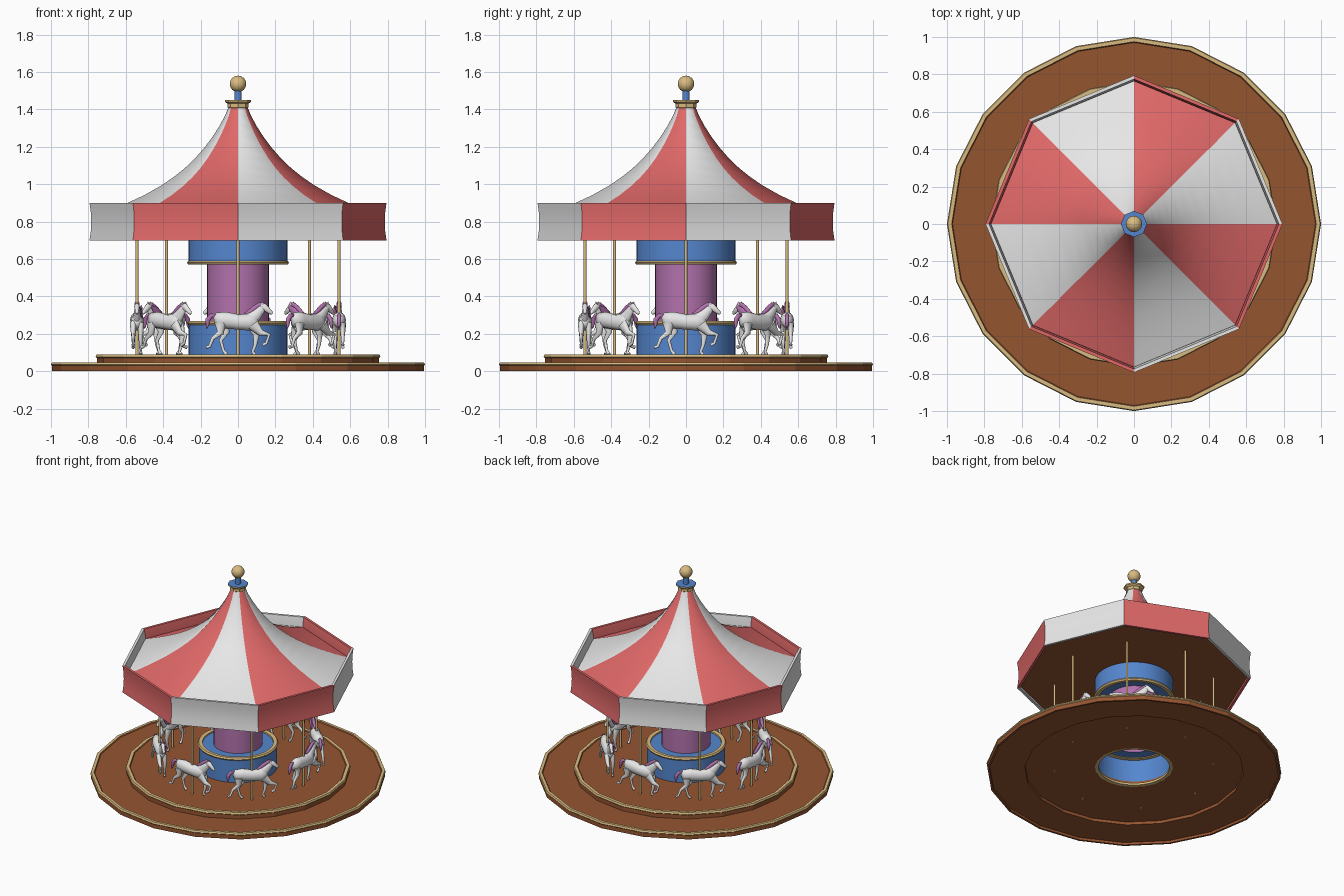
import bpy, bmesh, math
from mathutils import Vector

if "Cube" in bpy.data.objects:
    bpy.data.objects.remove(bpy.data.objects["Cube"])

def material(name, rgb):
    m = bpy.data.materials.new(name)
    m.diffuse_color = (*rgb, 1)
    m.use_nodes = True
    m.node_tree.nodes["Principled BSDF"].inputs["Base Color"].default_value = m.diffuse_color
    return m

WHITE = material("white", (0.8, 0.8, 0.8))
RED = material("red", (0.75, 0.14, 0.14))
BLUE = material("blue", (0.09, 0.24, 0.62))
BROWN = material("brown", (0.30, 0.09, 0.03))
GOLD = material("gold", (0.70, 0.50, 0.22))
PURPLE = material("purple", (0.45, 0.17, 0.42))

def finish(bm, name, mats, smooth=40):
    bmesh.ops.recalc_face_normals(bm, faces=bm.faces)
    me = bpy.data.meshes.new(name)
    bm.to_mesh(me)
    bm.free()
    for m in mats:
        me.materials.append(m)
    ob = bpy.data.objects.new(name, me)
    bpy.context.collection.objects.link(ob)
    if smooth:
        bpy.ops.object.select_all(action='DESELECT')
        ob.select_set(True)
        bpy.context.view_layer.objects.active = ob
        bpy.ops.object.shade_smooth_by_angle(angle=math.radians(smooth))
    return ob

def lathe(name, profile, n, mats, rule=None, closed=False, smooth=40):
    """Turn (radius, z) points round z; rule(segment, side) picks the material."""
    bm = bmesh.new()
    rings = []
    for r, z in profile:
        if r == 0:
            rings.append([bm.verts.new((0, 0, z))] * n)
        else:
            rings.append([bm.verts.new((r * math.cos(2 * math.pi * i / n),
                                        r * math.sin(2 * math.pi * i / n), z)) for i in range(n)])
    count = len(rings) if closed else len(rings) - 1
    for s in range(count):
        a, b = rings[s], rings[(s + 1) % len(rings)]
        for i in range(n):
            j = (i + 1) % n
            corners = list(dict.fromkeys([a[i], a[j], b[j], b[i]]))
            f = bm.faces.new(corners)
            f.material_index = rule(s, i) if rule else 0
    return finish(bm, name, mats, smooth)

def tube(bm, points, y=0.0, mat=0, n=12):
    """Tapered limb through (x, z, half width, half depth) points."""
    rings = []
    for k, (x, z, w, h) in enumerate(points):
        p, q = points[max(k - 1, 0)], points[min(k + 1, len(points) - 1)]
        t = Vector((q[0] - p[0], 0, q[1] - p[1])).normalized()
        side = Vector((-t.z, 0, t.x))
        ring = []
        for i in range(n):
            a = 2 * math.pi * i / n
            ring.append(bm.verts.new(Vector((x, y + w * math.cos(a), z)) + side * h * math.sin(a)))
        rings.append(ring)
    faces = [bm.faces.new((a[i], a[(i + 1) % n], b[(i + 1) % n], b[i]))
             for a, b in zip(rings, rings[1:]) for i in range(n)]
    faces += [bm.faces.new(rings[0]), bm.faces.new(rings[-1])]
    for f in faces:
        f.material_index = mat

# Base: lower ring and raised platform, each with a gold top edge
gold_edge = lambda s, i: 1 if s in (1, 2, 3) else 0
lathe("lower_deck", [(0.995, 0), (0.995, 0.03), (1.0, 0.035), (0.995, 0.047), (0.975, 0.047),
                     (0.97, 0.04), (0.74, 0.04), (0.74, 0.018), (0.98, 0.018), (0.98, 0)],
      20, [BROWN, GOLD], gold_edge, True, 15)
lathe("platform", [(0.755, 0.04), (0.755, 0.07), (0.762, 0.076), (0.757, 0.089), (0.735, 0.089),
                   (0.73, 0.083), (0.265, 0.083), (0.265, 0.04)],
      20, [BROWN, GOLD], gold_edge, True, 15)

# Centre: hollow drums and column
lathe("centre_drums_and_column",
      [(0.265, 0.045), (0.265, 0.255), (0.165, 0.255), (0.165, 0.585), (0.265, 0.585), (0.265, 0.712)],
      40, [BLUE, PURPLE], lambda s, i: int(s == 2))
def gold_ring(name, z):
    lathe(name, [(0.24, z - 0.008), (0.266, z - 0.01), (0.273, z), (0.266, z + 0.01), (0.24, z + 0.008)],
          40, [GOLD], None, True)
gold_ring("drum_top_ring", 0.258)
gold_ring("canopy_drum_ring", 0.58)
gold_ring("drum_foot_ring", 0.05)

# Canopy: striped roof, hanging valance and flat ceiling
stripe = lambda s, i: i % 2
lathe("roof", [(0.05, 1.415), (0.07, 1.365), (0.10, 1.31), (0.135, 1.255), (0.18, 1.195), (0.23, 1.138),
               (0.285, 1.085), (0.345, 1.037), (0.415, 0.99), (0.50, 0.942), (0.59, 0.9),
               (0.68, 0.862), (0.765, 0.83)], 8, [WHITE, RED], stripe, smooth=60)
lathe("valance", [(0.794, 0.70), (0.787, 0.75), (0.785, 0.80), (0.787, 0.85), (0.794, 0.90),
                  (0.775, 0.90), (0.765, 0.85), (0.763, 0.80), (0.765, 0.75), (0.775, 0.70)],
      8, [WHITE, RED], stripe, True, 25)
lathe("ceiling", [(0, 0.712), (0.77, 0.712)], 8, [BROWN], smooth=0)

# Finial
lathe("finial_cap", [(0.05, 1.405), (0.055, 1.41), (0.055, 1.43), (0.07, 1.44), (0.07, 1.45), (0, 1.45)],
      8, [GOLD, BLUE], lambda s, i: int(s == 4), smooth=20)
lathe("finial_post", [(0.02, 1.445), (0.02, 1.505)], 16, [BLUE])
lathe("finial_ball", [(0.044 * math.sin(math.pi * k / 12) if 0 < k < 12 else 0,
                       1.536 - 0.044 * math.cos(math.pi * k / 12)) for k in range(13)], 20, [GOLD])

# Galloping horse, facing +x, mane falling to the inner side
bm = bmesh.new()
tube(bm, [(-.128, .27, .010, .018), (-.113, .273, .03, .04), (-.07, .274, .037, .044), (0, .263, .035, .041),
          (.06, .262, .035, .045), (.09, .268, .027, .04), (.108, .272, .012, .02)])
tube(bm, [(.065, .27, .026, .042), (.10, .303, .018, .029), (.13, .336, .013, .02), (.141, .35, .009, .012)])
tube(bm, [(.12, .353, .009, .012), (.136, .345, .015, .02), (.158, .328, .011, .015),
          (.176, .313, .010, .011), (.183, .306, .005, .006)])
LEGS = [(-.02, [(-.095, .26), (-.095, .205), (-.135, .175), (-.152, .132), (-.17, .128)]),
        (.02, [(-.085, .26), (-.062, .21), (-.092, .165), (-.078, .11), (-.062, .09)]),
        (.02, [(.075, .25), (.098, .195), (.092, .14), (.078, .105), (.09, .09)]),
        (-.02, [(.08, .25), (.122, .205), (.166, .195), (.152, .15), (.132, .14)])]
SIZES = [(.018, .032), (.013, .018), (.009, .010), (.007, .008), (.009, .010)]
for y, path in LEGS:
    tube(bm, [(*p, *s) for p, s in zip(path, SIZES)], y)
for y in (-.009, .009):
    tube(bm, [(.128, .352, .005, .006), (.129, .364, .004, .005), (.133, .372, .001, .001)], y, n=6)
tube(bm, [(.142, .362, .006, .006), (.118, .357, .010, .012), (.09, .338, .011, .015), (.065, .318, .010, .014),
          (.035, .305, .006, .006)], 0.004, 1)
tube(bm, [(.13, .345, .006, .01), (.10, .322, .008, .022), (.07, .300, .008, .02), (.05, .295, .004, .008)],
     0.022, 1)
tube(bm, [(-.115, .297, .006, .008), (-.142, .298, .010, .012), (-.161, .275, .012, .013),
          (-.163, .25, .009, .010), (-.168, .228, .002, .003)], 0, 1)
horse = finish(bm, "horse", [WHITE, PURPLE], 60)

# Eight poles, each carrying a horse running anticlockwise
pole = lathe("pole", [(0, 0.035), (0.008, 0.035), (0.008, 0.712), (0, 0.712)], 10, [GOLD])
for k in range(8):
    a = k * math.pi / 4
    for src in (horse, pole):
        ob = src
        if k:
            ob = src.copy()
            bpy.context.collection.objects.link(ob)
        ob.location = (0.54 * math.cos(a), 0.54 * math.sin(a), 0)
        ob.rotation_euler = (0, 0, a + math.pi / 2)
